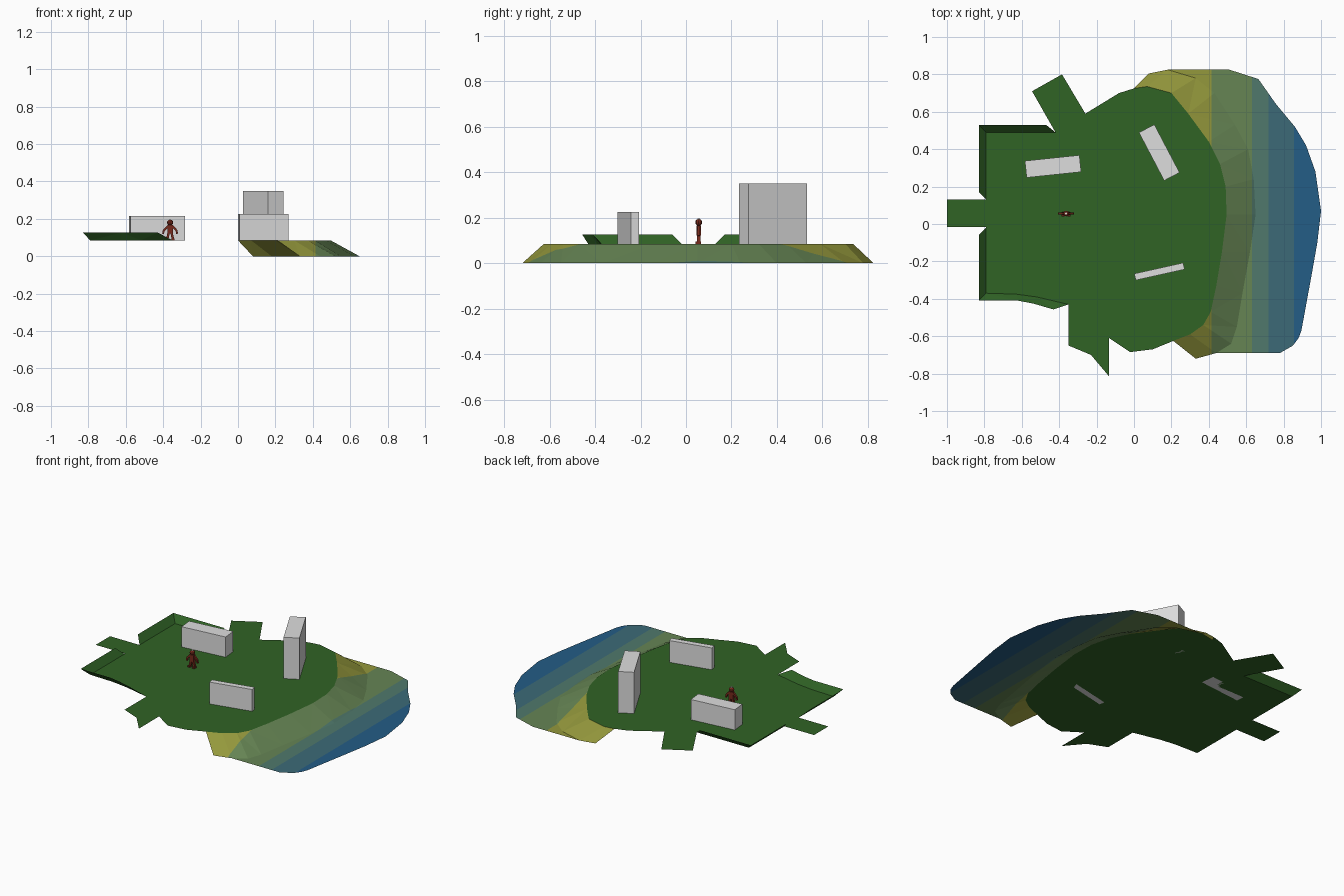
import bpy, bmesh, math
from mathutils import Matrix, Vector

if "Cube" in bpy.data.objects:
    bpy.data.objects.remove(bpy.data.objects["Cube"])

LAND = 0.085   # height of the grass
BANK = 0.127   # height of the raised banks

def mat(name, rgb):
    m = bpy.data.materials.new(name)
    lin = [((c / 255 + 0.055) / 1.055) ** 2.4 for c in rgb]
    m.diffuse_color = (*lin, 1)
    m.use_nodes = True
    m.node_tree.nodes["Principled BSDF"].inputs["Base Color"].default_value = m.diffuse_color
    return m

grass = mat("grass green", (48, 99, 37))
stone = mat("light grey", (222, 222, 222))
skin = mat("dark red brown", (118, 42, 28))
cream = mat("cream", (235, 225, 215))
shore = [mat("sand yellow", (148, 152, 60)),
         mat("shallow green", (102, 133, 84)),
         mat("teal green", (80, 121, 108)),
         mat("teal blue", (60, 106, 119)),
         mat("deep blue", (36, 93, 134))]
BANDS = [0.415, 0.63, 0.72, 0.855]

def finish(bm, name, mats):
    me = bpy.data.meshes.new(name)
    bm.to_mesh(me)
    bm.free()
    for m in mats:
        me.materials.append(m)
    ob = bpy.data.objects.new(name, me)
    bpy.context.collection.objects.link(ob)
    return ob

def polygon(points, z):
    bm = bmesh.new()
    f = bm.faces.new([bm.verts.new((x, y, z)) for x, y in points])
    f.normal_update()
    if f.normal.z < 0:
        f.normal_flip()
    bmesh.ops.triangulate(bm, faces=bm.faces[:])
    return bm

def strip(inner, outer, z0, z1):
    bm = bmesh.new()
    a = [bm.verts.new((x, y, z0)) for x, y in inner]
    b = [bm.verts.new((x, y, z1)) for x, y in outer]
    for i in range(len(a) - 1):
        bm.faces.new((a[i], b[i], b[i + 1], a[i + 1]))
    bmesh.ops.triangulate(bm, faces=bm.faces[:])
    for f in bm.faces:
        f.normal_update()
        if f.normal.z < 0:
            f.normal_flip()
    return bm

def band_colours(bm):
    # cut the surface along x and colour each band
    for x in BANDS:
        bmesh.ops.bisect_plane(bm, geom=bm.verts[:] + bm.edges[:] + bm.faces[:],
                               plane_co=(x, 0, 0), plane_no=(1, 0, 0))
    for f in bm.faces:
        f.material_index = sum(f.calc_center_median().x > x for x in BANDS)

# curved shore edge of the grass (south to north) and foot of the slope
rim = [(0.21, -0.625), (0.30, -0.59), (0.37, -0.54), (0.41, -0.47), (0.44, -0.33),
       (0.47, -0.15), (0.495, 0.05), (0.49, 0.20), (0.46, 0.32), (0.40, 0.44),
       (0.29, 0.59), (0.20, 0.70), (0.07, 0.735), (0.0, 0.725)]
foot = [(0.33, -0.72), (0.44, -0.69), (0.52, -0.64), (0.55, -0.55), (0.58, -0.37),
        (0.62, -0.15), (0.65, 0.05), (0.64, 0.24), (0.61, 0.40), (0.54, 0.53),
        (0.43, 0.70), (0.33, 0.78), (0.18, 0.825), (0.08, 0.805)]

# grass field with paths leading off
field = rim + [(-0.08, 0.70), (-0.26, 0.59), (-0.385, 0.80), (-0.545, 0.71), (-0.42, 0.49),
               (-0.79, 0.49), (-0.79, 0.13), (-1, 0.13), (-1, -0.015), (-0.79, -0.015),
               (-0.79, -0.37), (-0.63, -0.375), (-0.52, -0.39), (-0.35, -0.43),
               (-0.35, -0.65), (-0.23, -0.70), (-0.133, -0.815), (-0.133, -0.61),
               (-0.02, -0.685), (0.10, -0.67)]
finish(polygon(field, LAND), "grass_field", [grass])

# raised banks around the west corners
finish(strip([(-0.79, 0.13), (-0.79, 0.49), (-0.42, 0.49)],
             [(-0.83, 0.17), (-0.83, 0.53), (-0.47, 0.53)], LAND, BANK), "north_bank", [grass])
finish(strip([(-0.79, -0.02), (-0.79, -0.37), (-0.63, -0.375), (-0.52, -0.39), (-0.35, -0.43)],
             [(-0.83, -0.06), (-0.83, -0.41), (-0.62, -0.41), (-0.54, -0.425), (-0.43, -0.457)],
             LAND, BANK), "south_bank", [grass])

# sloping beach
bm = strip(rim, foot, LAND, 0)
band_colours(bm)
finish(bm, "beach_slope", shore)

# flat sea sheet
sea = foot[1:13] + [(0.51, 0.825), (0.665, 0.775), (0.76, 0.64), (0.86, 0.52), (0.92, 0.42),
                    (0.97, 0.28), (1.0, 0.07), (0.98, -0.10), (0.95, -0.27), (0.895, -0.57),
                    (0.88, -0.61), (0.85, -0.65), (0.78, -0.69)]
bm = polygon(sea, 0)
band_colours(bm)
finish(bm, "sea", shore)

def box(name, centre, size, m, rot=None):
    bm = bmesh.new()
    bmesh.ops.create_cube(bm, size=1)
    bm.transform(Matrix.Translation(centre) @ (rot or Matrix()) @ Matrix.Diagonal((*size, 1)))
    return finish(bm, name, [m])

# plain blocks standing on the grass
for name, x, y, l, w, top, ang in [("west_block", -0.433, 0.308, 0.293, 0.09, 0.215, 6),
                                   ("tall_block", 0.135, 0.382, 0.29, 0.093, 0.35, -62.3),
                                   ("south_block", 0.136, -0.254, 0.268, 0.036, 0.225, 12.5)]:
    box(name, (x, y, (LAND + top) / 2), (l, w, top - LAND), stone,
        Matrix.Rotation(math.radians(ang), 4, 'Z'))

# small standing figure
FX, FY = -0.363, 0.056
def limb(name, a, b, w, d):
    a, b = Vector(a), Vector(b)
    v = b - a
    rot = v.to_track_quat('Z', 'Y').to_matrix().to_4x4() if abs(v.x) < 1e-6 else \
        Matrix.Rotation(math.atan2(v.x, v.z), 4, 'Y')
    box(name, (a + b) / 2 + Vector((FX, FY, 0)), (w, d, v.length), skin, rot)

box("figure_body", (FX, FY, 0.144), (0.03, 0.019, 0.046), skin)
bm = bmesh.new()
bmesh.ops.create_uvsphere(bm, u_segments=8, v_segments=6, radius=1)
bm.transform(Matrix.Translation((FX, FY, 0.18)) @ Matrix.Diagonal((0.017, 0.015, 0.015, 1)))
finish(bm, "figure_head", [skin])
box("figure_cap", (FX, FY, 0.1945), (0.012, 0.012, 0.003), cream)
for s, side in ((-1, "left"), (1, "right")):
    limb(side + "_arm", (s * 0.012, 0, 0.161), (s * 0.034, 0, 0.138), 0.011, 0.012)
    limb(side + "_forearm", (s * 0.033, 0, 0.142), (s * 0.038, 0, 0.120), 0.01, 0.011)
    limb(side + "_leg", (s * 0.008, 0, 0.125), (s * 0.015, 0, 0.092), 0.013, 0.015)
    box(side + "_foot", (FX + s * 0.016, FY - 0.003, 0.09), (0.015, 0.024, 0.009), skin)
